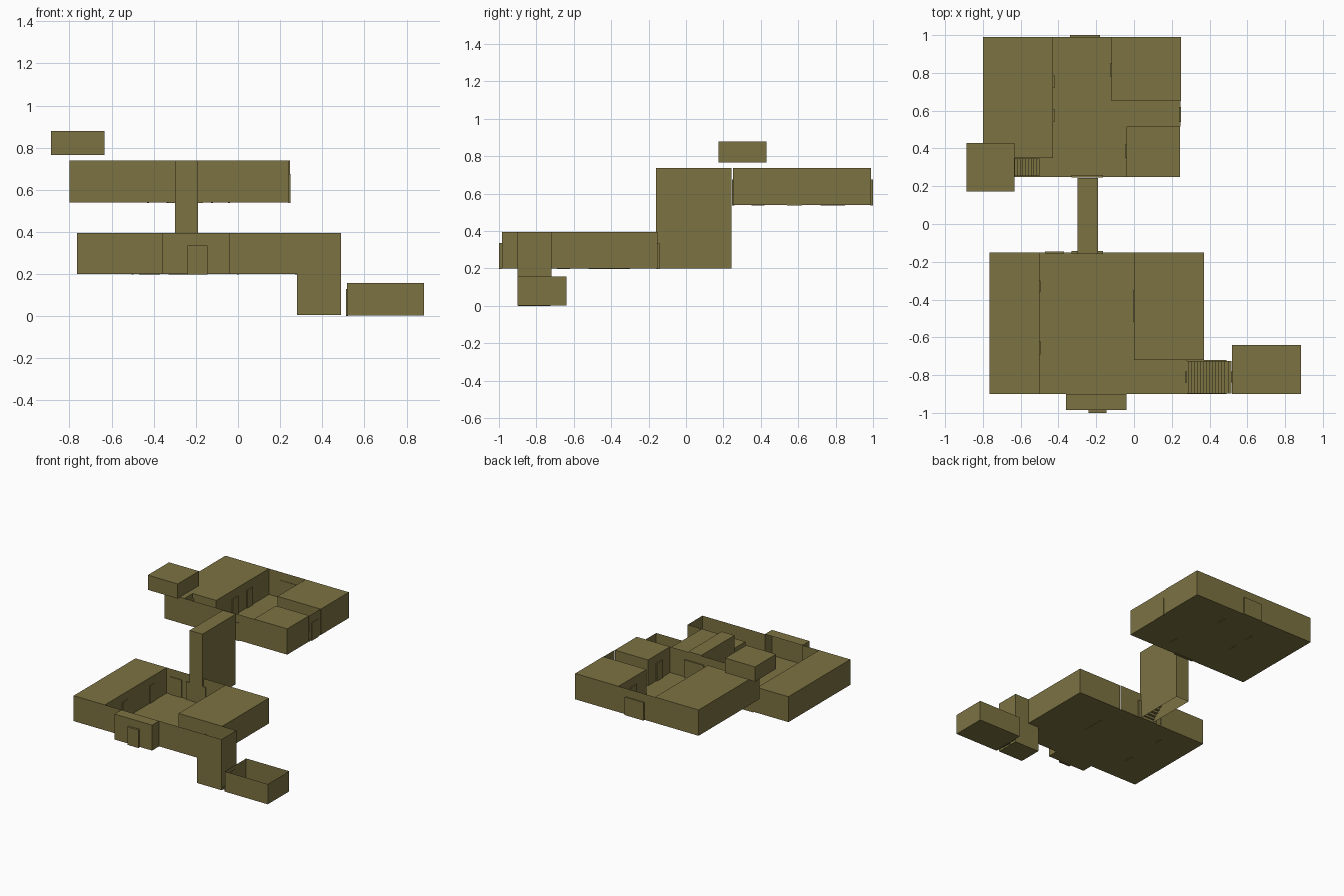
import bpy

if "Cube" in bpy.data.objects:
    bpy.data.objects.remove(bpy.data.objects["Cube"])

olive = bpy.data.materials.new("olive_wall")
olive.diffuse_color = (0.2, 0.17, 0.055, 1)
olive.use_nodes = True
olive.node_tree.nodes["Principled BSDF"].inputs["Base Color"].default_value = olive.diffuse_color


def make(name, verts, faces):
    me = bpy.data.meshes.new(name)
    me.from_pydata(verts, [], faces)
    me.update()
    me.materials.append(olive)
    ob = bpy.data.objects.new(name, me)
    bpy.context.collection.objects.link(ob)
    return ob


def shell(name, outline, z0, z1, floor=True, roof=True, skip=()):
    """Thin room: counter-clockwise outline, walls on every edge not skipped."""
    n = len(outline)
    verts = [(x, y, z0) for x, y in outline] + [(x, y, z1) for x, y in outline]
    faces = [(i, (i + 1) % n, n + (i + 1) % n, n + i) for i in range(n) if i not in skip]
    if floor:
        faces.append(tuple(reversed(range(n))))
    if roof:
        faces.append(tuple(range(n, 2 * n)))
    return make(name, verts, faces)


def rect(x0, x1, y0, y1):
    return [(x0, y0), (x1, y0), (x1, y1), (x0, y1)]


def door(name, x0, x1, y0, y1, z, h=0.135):
    shell(name, rect(x0, x1, y0, y1), z - 0.003, z + h)


def stairs(name, axis, a0, a1, b0, b1, z0, z1, n):
    """Stepped surface from (a0, z0) to (a1, z1), spanning b0..b1 sideways."""
    prof = [(a0, z0)]
    for i in range(n):
        z = z0 + (z1 - z0) * (i + 1) / n
        prof += [(a0 + (a1 - a0) * i / n, z), (a0 + (a1 - a0) * (i + 1) / n, z)]
    verts = []
    for a, z in prof:
        for b in (b0, b1):
            verts.append((a, b, z) if axis == 'x' else (b, a, z))
    make(name, verts, [(2 * i, 2 * i + 1, 2 * i + 3, 2 * i + 2) for i in range(len(prof) - 1)])


# Ground storey
G0, G1 = 0.2, 0.395
shell("ground_hall",
      [(-.5, -.9), (-.36, -.9), (-.04, -.9), (.28, -.9), (.28, -.72), (0, -.72), (0, -.15), (-.5, -.15)],
      G0, G1, roof=False, skip=(1, 3, 4, 5, 7))
shell("entrance_porch", rect(-.36, -.04, -.985, -.9), G0, G1, skip=(2,))
shell("left_front_room", rect(-.765, -.5, -.9, -.52), G0, G1)
shell("left_back_room", rect(-.765, -.5, -.52, -.15), G0, G1, skip=(0,))
shell("right_room", rect(0, .37, -.72, -.152), G0, G1)

# Basement and the stairwell leading down to it
shell("stairwell", rect(.28, .49, -.9, -.72), 0.005, G1, roof=False, skip=(1, 3))
make("stairwell_west_wall", [(.28, -.9, .005), (.28, -.72, .005), (.28, -.72, G0), (.28, -.9, G0)],
     [(0, 1, 2, 3)])
make("stairwell_end_wall",
     [(.49, -.9, .005), (.49, -.84, .005), (.49, -.84, .13), (.49, -.78, .13), (.49, -.78, .005),
      (.49, -.72, .005), (.49, -.72, G1), (.49, -.9, G1)],
     [(0, 1, 2, 7), (2, 3, 6, 7), (3, 4, 5, 6)])
stairs("basement_stairs", 'x', .515, .275, -.897, -.725, 0.0, G0, 15)
shell("basement_room", rect(.518, .883, -.9, -.64), 0.002, .157, roof=False)

# Covered stair tower joining the storeys
shell("stair_tower", rect(-.3, -.19, -.16, .243), G0, .738, floor=False)
stairs("tower_stairs", 'y', -.15, .24, -.298, -.192, G0, .54, 20)

# Upper storey
U0, U1 = 0.54, 0.738
shell("upper_hall",
      [(-.63, .25), (-.04, .25), (-.04, .517), (.245, .517), (.245, .65), (-.12, .65), (-.12, .99),
       (-.43, .99), (-.43, .35), (-.63, .35)],
      U0, U1, roof=False, skip=(1, 2, 4, 5, 7, 8, 9))
shell("upper_left_front_room",
      [(-.8, .25), (-.63, .25), (-.63, .35), (-.43, .35), (-.43, .65), (-.8, .65)], U0, U1)
shell("upper_left_back_room", rect(-.8, -.43, .65, .99), U0, U1, skip=(0,))
shell("upper_right_back_room", rect(-.12, .248, .65, .99), U0, U1)
shell("upper_right_front_room", rect(-.04, .243, .25, .517), U0, U1)
stairs("attic_stairs", 'x', -.5, -.63, .253, .347, U0, .70, 9)

# Attic box
shell("attic_room", rect(-.887, -.633, .173, .43), .765, .878)

# Doors on walls running along y: x, y range, floor height
for i, (x, y0, y1, z) in enumerate([
        (-.5, -.36, -.3, G0), (-.5, -.69, -.62, G0), (0, -.52, -.35, G0), (.275, -.84, -.78, G0),
        (-.427, .72, .785, U0), (-.427, .54, .61, U0), (-.123, .78, .85, U0),
        (-.043, .35, .42, U0), (.244, .54, .62, U0)]):
    door(f"side_door_{i}", x - .005, x + .005, y0, y1, z)
door("basement_door", .513, .523, -.84, -.78, 0.003, .125)

# Doors on walls running along x: x range, y range, floor height
for i, (x0, x1, y0, y1, z) in enumerate([
        (-.24, -.145, -1, -.985, G0), (-.47, -.37, -.155, -.145, G0), (-.33, -.165, -.158, -.142, G0),
        (-.33, -.165, .245, .26, U0), (-.34, -.18, .987, 1, U0)]):
    door(f"cross_door_{i}", x0, x1, y0, y1, z)
